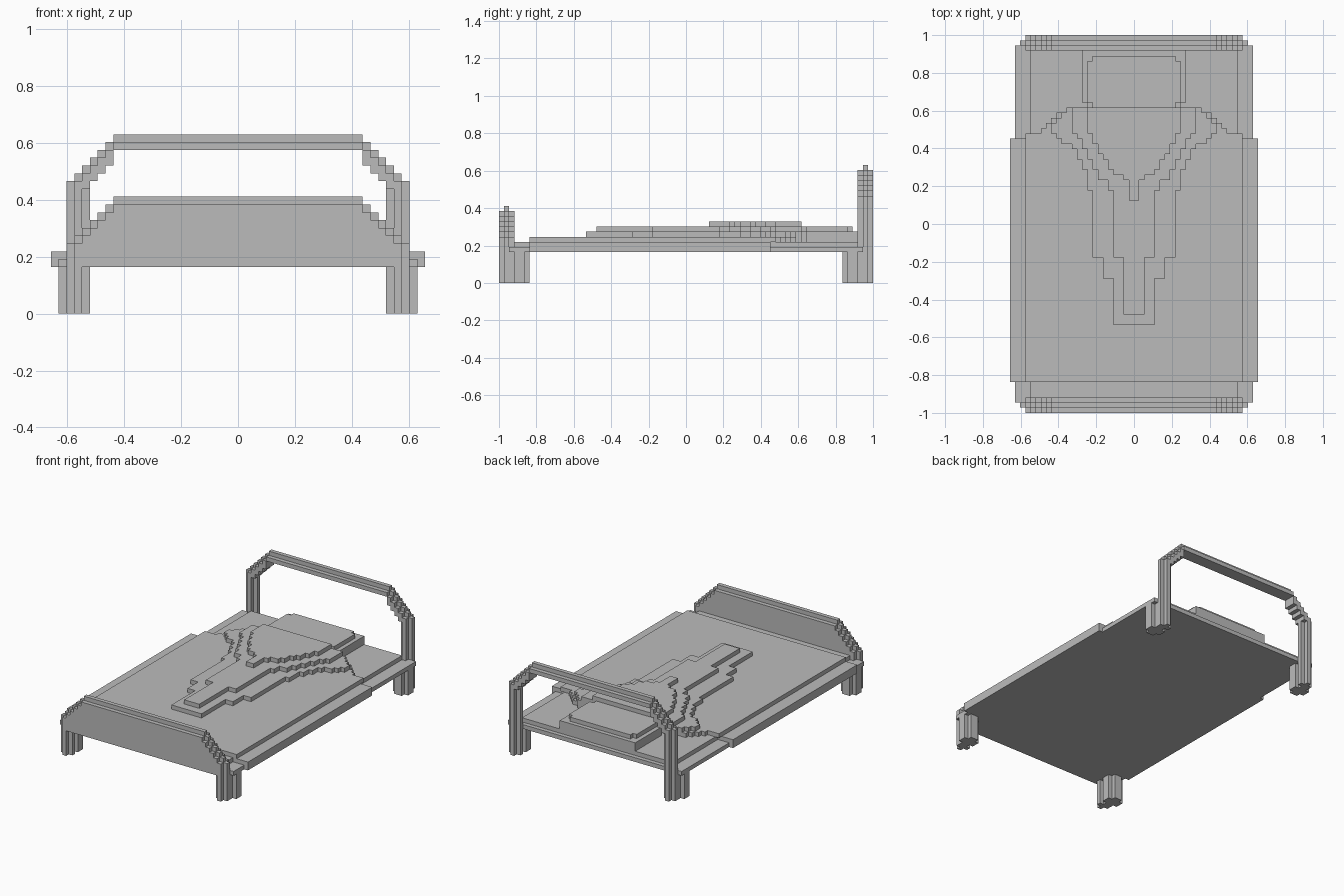
import bpy
import bmesh

if "Cube" in bpy.data.objects:
    bpy.data.objects.remove(bpy.data.objects["Cube"], do_unlink=True)

LENGTH = 73          # bed length in blocks
U = 2 / LENGTH       # size of one block

grey = bpy.data.materials.new("plain_grey")
grey.use_nodes = True
grey.diffuse_color = (0.5, 0.5, 0.5, 1)
grey.node_tree.nodes["Principled BSDF"].inputs["Base Color"].default_value = (0.5, 0.5, 0.5, 1)


def finish(name, bm):
    bmesh.ops.recalc_face_normals(bm, faces=bm.faces)
    mesh = bpy.data.meshes.new(name)
    bm.to_mesh(mesh)
    bm.free()
    mesh.materials.append(grey)
    obj = bpy.data.objects.new(name, mesh)
    bpy.context.collection.objects.link(obj)
    return obj


def add_box(bm, x, y, z):
    """Box from block ranges; y counts from the foot end."""
    made = bmesh.ops.create_cube(bm, size=1)["verts"]
    for v in made:
        v.co = [r[0] * U if c < 0 else r[1] * U for c, r in zip(v.co, (x, y, z))]
        v.co.y -= 1


def boxes(name, parts, mirror=False):
    bm = bmesh.new()
    for x, y, z in parts:
        add_box(bm, x, y, z)
        if mirror:
            add_box(bm, (-x[1], -x[0]), y, z)
    return finish(name, bm)


def terrace(name, steps, end, z):
    """Symmetric stepped plate: each step is (start, half width)."""
    side = []
    for i, (start, w) in enumerate(steps):
        stop = steps[i + 1][0] if i + 1 < len(steps) else end
        side += [(w, start), (w, stop)]
    outline = side + [(-w, y) for w, y in reversed(side)]
    bm = bmesh.new()
    face = bm.faces.new([bm.verts.new((x * U, y * U - 1, z[0] * U)) for x, y in outline])
    top = bmesh.ops.extrude_face_region(bm, geom=[face])["geom"]
    for v in top:
        if isinstance(v, bmesh.types.BMVert):
            v.co.z = z[1] * U
    return finish(name, bm)


# Frame, mattress and blanket
boxes("bed_base", [((-23, 23), (2, 71), (6, 7))])
boxes("mattress", [((-20, 20), (3, 70), (7, 8))])
boxes("blanket_side", [((20, 24), (6, 53), (7, 8)), ((23, 24), (6, 53), (6, 7))], mirror=True)
terrace("blanket_top", [(6, 21), (54, 18), (55, 17), (56, 16), (57, 15), (58, 13)], 59, (8, 9))

# Stepped mound under the blanket
terrace("mound_lower", [(17, 4), (26, 6), (30, 8), (43, 9), (47, 10), (49, 11), (51, 12),
                        (52, 14), (53, 15), (54, 16), (56, 15), (57, 14), (58, 13)], 59, (9, 10))
terrace("mound_middle", [(19, 2), (30, 4), (43, 5), (45, 7), (47, 8), (49, 9), (51, 10),
                         (53, 11), (54, 12)], 59, (10, 11))
terrace("mound_upper", [(41, 1), (45, 2), (46, 4), (47, 5), (49, 6), (50, 7), (52, 8), (54, 9)],
        59, (11, 12))

# Pillow
terrace("pillow_lower", [(59, 9), (60, 10)], 70, (8, 10))
terrace("pillow_upper", [(59, 8), (60, 9), (68, 8)], 69, (10, 11))


def arch(name, y, top):
    """Ridged rail, stepped shoulders and fluted posts."""
    mid = (y + 1, y + 2)
    full = (y, y + 3)
    boxes(name + "_rail", [((-16, 16), full, (top - 2, top - 1)),
                           ((-16, 16), mid, (top - 1, top))])
    parts = []
    for i in range(5):
        x = (16 + i, 17 + i)
        parts.append((x, full, (top - 4 - i, top - 2 - i)))
        parts.append((x, mid, (top - 2 - i, top - 1 - i)))
    boxes(name + "_shoulder", parts, mirror=True)
    boxes(name + "_post", [((20, 21), full, (0, top - 6)),
                           ((19, 20), mid, (0, top - 6)),
                           ((21, 22), mid, (0, top - 6))], mirror=True)


arch("headboard", LENGTH - 3, 23)
arch("footboard", 0, 15)

# Footboard panel, stepped to follow its arch
panel = [((-16, 16), (0, 3), (6, 13))]
for i in range(4):
    for s in (16 + i, -17 - i):
        panel.append(((s, s + 1), (0, 3), (6, 11 - i)))
boxes("footboard_panel", panel)

# Legs with cut corners
for name, a, b in (("front_leg", 2, 6), ("back_leg", LENGTH - 6, LENGTH - 2)):
    boxes(name, [((19, 23), (a + 1, b - 1), (0, 6)),
                 ((20, 22), (a, a + 1), (0, 6)),
                 ((20, 22), (b - 1, b), (0, 6))], mirror=True)
